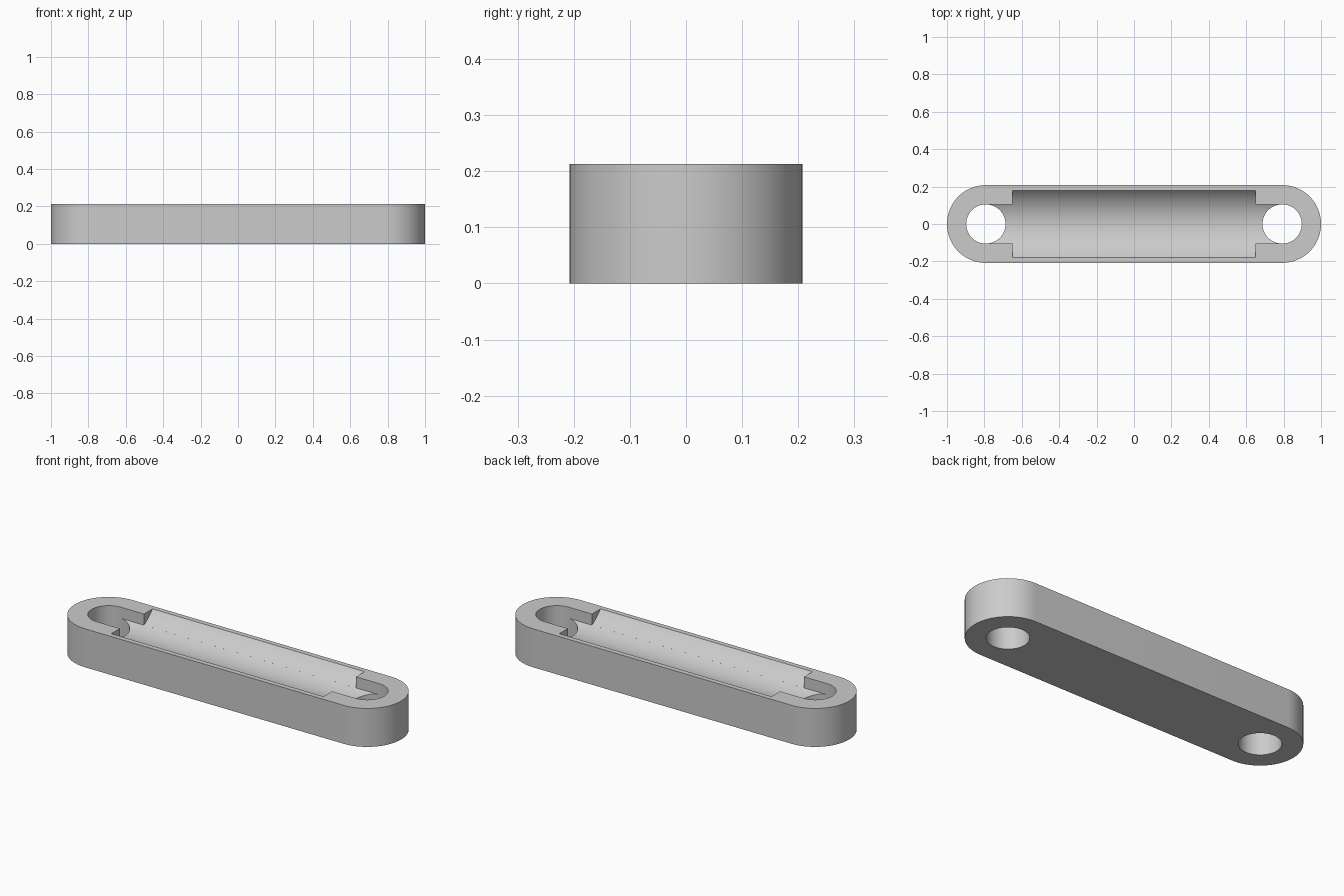
import bpy, bmesh
from math import sin, cos, pi, sqrt, radians

cube = bpy.data.objects.get("Cube")
if cube:
    bpy.data.objects.remove(cube, do_unlink=True)

HEIGHT, HALF_W = 0.213, 0.208
END_X, HOLE_X, HOLE_R = 1 - HALF_W, 0.792, 0.105
TROUGH_X, TROUGH_W, TROUGH_R = 0.65, 0.18, 0.23

grey = bpy.data.materials.new("plain grey")
grey.use_nodes = True
colour = (0.6, 0.6, 0.6, 1)
grey.diffuse_color = colour
grey.node_tree.nodes["Principled BSDF"].inputs["Base Color"].default_value = colour


def prism(name, outline, direction):
    """Extrude a closed outline of 3D points along a direction."""
    bm = bmesh.new()
    face = bm.faces.new([bm.verts.new(p) for p in outline])
    out = bmesh.ops.extrude_face_region(bm, geom=[face])
    moved = [v for v in out["geom"] if isinstance(v, bmesh.types.BMVert)]
    bmesh.ops.translate(bm, verts=moved, vec=direction)
    bmesh.ops.recalc_face_normals(bm, faces=bm.faces)
    mesh = bpy.data.meshes.new(name)
    bm.to_mesh(mesh)
    bm.free()
    mesh.materials.append(grey)
    obj = bpy.data.objects.new(name, mesh)
    bpy.context.collection.objects.link(obj)
    return obj


def arc(cx, r, start, end, n):
    angles = [start + (end - start) * i / n for i in range(n + 1)]
    return [(cx + r * cos(a), r * sin(a)) for a in angles]


def trough_cutter(name, half_len, half_w, n=32):
    """Round-bottomed channel along x, with upright sides above its floor."""
    axis_z = HEIGHT + sqrt(TROUGH_R ** 2 - TROUGH_W ** 2)
    ys = [half_w * (2 * i / n - 1) for i in range(n + 1)]
    outline = [(-half_len, y, axis_z - sqrt(TROUGH_R ** 2 - y * y)) for y in ys]
    outline += [(-half_len, s * half_w, HEIGHT + 0.1) for s in (1, -1)]
    return prism(name, outline, (2 * half_len, 0, 0))


# Link body with rounded ends
stadium = arc(END_X, HALF_W, -pi / 2, pi / 2, 40) + arc(-END_X, HALF_W, pi / 2, 3 * pi / 2, 40)
body = prism("link_body", [(x, y, 0) for x, y in stadium], (0, 0, HEIGHT))

# Wide trough, the narrower slots running to the holes, and the two through holes
cutters = [trough_cutter("trough_cutter", TROUGH_X, TROUGH_W),
           trough_cutter("slot_cutter", HOLE_X, HOLE_R)]
for side, x in (("left", HOLE_X), ("right", -HOLE_X)):
    ring = arc(x, HOLE_R, 0, 2 * pi, 64)[:-1]
    cutters.append(prism(side + "_hole_cutter", [(px, py, -0.1) for px, py in ring],
                         (0, 0, HEIGHT + 0.2)))

bpy.context.view_layer.objects.active = body
body.select_set(True)
for cutter in cutters:
    mod = body.modifiers.new(cutter.name, "BOOLEAN")
    mod.operation, mod.solver, mod.object = "DIFFERENCE", "EXACT", cutter
    bpy.ops.object.modifier_apply(modifier=mod.name)
for cutter in cutters:
    bpy.data.objects.remove(cutter, do_unlink=True)

# Smooth curved walls, crisp rims
bpy.ops.object.shade_smooth_by_angle(angle=radians(30))
